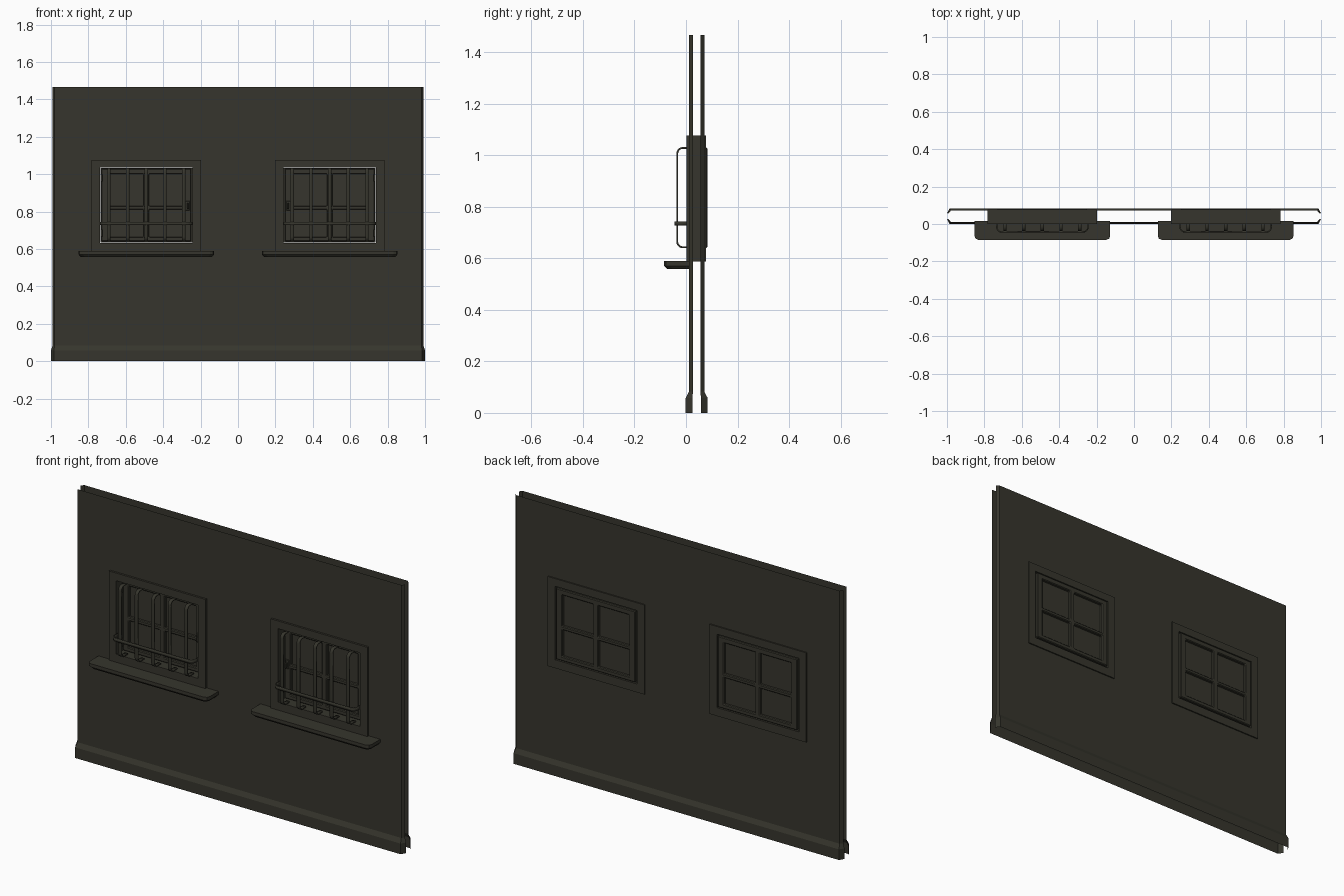
import bpy, bmesh, math

if "Cube" in bpy.data.objects:
    bpy.data.objects.remove(bpy.data.objects["Cube"])

mat = bpy.data.materials.new("dark olive grey")
mat.diffuse_color = (0.037, 0.036, 0.026, 1)
mat.use_nodes = True
mat.node_tree.nodes["Principled BSDF"].inputs["Base Color"].default_value = mat.diffuse_color

CX = 0.49                      # window centre (mirrored on both sides)
MID = 0.0415                   # middle of the wall thickness


def finish(name, bm, fix=True):
    if fix:
        bmesh.ops.recalc_face_normals(bm, faces=bm.faces)
    me = bpy.data.meshes.new(name)
    bm.to_mesh(me)
    bm.free()
    me.materials.append(mat)
    ob = bpy.data.objects.new(name, me)
    bpy.context.collection.objects.link(ob)
    return ob


def panel(name, xs, zs, holes, y0, y1, bevel=0):
    """Slab on an x/z grid with some cells left open."""
    bm = bmesh.new()
    v = [[bm.verts.new((x, y0, z)) for x in xs] for z in zs]
    for j in range(len(zs) - 1):
        for i in range(len(xs) - 1):
            if (i, j) not in holes:
                bm.faces.new((v[j][i], v[j][i+1], v[j+1][i+1], v[j+1][i]))
    r = bmesh.ops.extrude_face_region(bm, geom=bm.faces[:], use_keep_orig=True)
    bmesh.ops.translate(bm, vec=(0, y1 - y0, 0),
                        verts=[g for g in r["geom"] if isinstance(g, bmesh.types.BMVert)])
    ob = finish(name, bm)
    if bevel:
        m = ob.modifiers.new("bevel", "BEVEL")
        m.width, m.segments, m.limit_method = bevel, 1, "ANGLE"
    return ob


def box(name, x0, x1, y0, y1, z0, z1, bevel=0):
    return panel(name, [x0, x1], [z0, z1], [], y0, y1, bevel)


def rounded_path(half, front, back, r, c=0.0):
    """U shaped path (along, y): from the back, round the front, to the back."""
    pts = [(c - half, back)]
    for s in (-1, 1):
        arc = []
        for k in range(6):
            a = math.pi / 2 * k / 5
            arc.append((c + s * (half - r + r * math.cos(a)), front + r - r * math.sin(a)))
        pts += arc if s < 0 else arc[::-1]
    return pts + [(c + half, back)]


def strap(name, rows, thick):
    """Flat iron strap from pairs of points."""
    bm = bmesh.new()
    vs = [(bm.verts.new(a), bm.verts.new(b)) for a, b in rows]
    for p, q in zip(vs, vs[1:]):
        bm.faces.new((p[0], p[1], q[1], q[0]))
    ob = finish(name, bm)
    m = ob.modifiers.new("thickness", "SOLIDIFY")
    m.thickness, m.offset = thick, 0
    ob.select_set(True)
    bpy.context.view_layer.objects.active = ob
    bpy.ops.object.shade_smooth_by_angle(angle=math.radians(35))
    ob.select_set(False)


# wall skins: open sheets with returned edges, skirting and window holes
def wall_skin(name, front):
    h = 0.27
    xin = [-CX - h, -CX + h, CX - h, CX + h]
    plan_wall = [(-0.992, 0.027), (-0.98, 0.012)] + [(x, 0.012) for x in xin] \
        + [(0.98, 0.012), (0.992, 0.027)]
    plan_base = [(-1, 0.025), (-0.985, -0.001)] + [(x, -0.001) for x in xin] \
        + [(0.985, -0.001), (1, 0.025)]
    levels = [(0, plan_base), (0.058, plan_base), (0.083, plan_wall),
              (0.61, plan_wall), (1.055, plan_wall), (1.467, plan_wall)]
    bm = bmesh.new()
    v = [[bm.verts.new((x, y if front else 2 * MID - y, z)) for x, y in plan]
         for z, plan in levels]
    for j in range(len(levels) - 1):
        for i in range(len(plan_wall) - 1):
            if j == 3 and i in (2, 4):
                continue
            f = (v[j][i], v[j][i+1], v[j+1][i+1], v[j+1][i])
            bm.faces.new(f if front else f[::-1])
    finish(name, bm, fix=False)


wall_skin("front_wall", True)
wall_skin("back_wall", False)


# sill: rounded front corners, chamfered underside
def sill(name, cx):
    bm = bmesh.new()
    rings = []
    for z, d in ((0.589, 0), (0.571, 0), (0.558, 0.012)):
        h, f = 0.363 - d, -0.085 + d
        half = [(h, 0.015), (h, f + 0.022), (h - 0.006, f + 0.007), (h - 0.022, f)]
        plan = half + [(-x, y) for x, y in half[::-1]]
        rings.append([bm.verts.new((cx + x, y, z)) for x, y in plan])
    n = len(rings[0])
    for a, b in zip(rings, rings[1:]):
        for i in range(n):
            bm.faces.new((a[i], a[(i+1) % n], b[(i+1) % n], b[i]))
    bm.faces.new(rings[0])
    bm.faces.new(rings[-1])
    finish(name, bm)


for side, s in (("left", -1), ("right", 1)):
    c = s * CX
    # outer frame
    panel(side + "_window_frame",
          [c - 0.2925, c - 0.248, c + 0.248, c + 0.2925],
          [0.587, 0.633, 1.035, 1.077], [(1, 1)], 0.001, 0.078)
    # sash with four openings
    panel(side + "_sash",
          [c - 0.24, c - 0.203, c - 0.015, c + 0.015, c + 0.203, c + 0.24],
          [0.64, 0.664, 0.81, 0.83, 1.0, 1.03],
          [(1, 1), (3, 1), (1, 3), (3, 3)], 0.045, 0.083, 0.004)
    # glass
    box(side + "_glass", c - 0.246, c + 0.246, 0.061, 0.067, 0.634, 1.034)
    sill(side + "_sill", c)
    # bent vertical bars
    for k in range(5):
        x = c + (k - 2) * 0.1
        rows = [((x - 0.009, y, z), (x + 0.009, y, z))
                for z, y in rounded_path(0.193, -0.034, 0.02, 0.022, 0.836)]
        strap(f"{side}_bar_{k + 1}", rows, 0.007)
    # cross strap in front of the bars
    rows = [((x, y, 0.727), (x, y, 0.744))
            for x, y in rounded_path(0.244, -0.042, 0.02, 0.025, c)]
    strap(side + "_cross_strap", rows, 0.007)
    # hinges on the outer side, handle on the inner side
    for nm, z in (("upper", 0.98), ("lower", 0.685)):
        x = c + s * 0.24
        box(f"{side}_{nm}_hinge", x - 0.006, x + 0.006, 0.034, 0.048, z - 0.02, z + 0.02, 0.002)
    x = c - s * 0.222
    box(side + "_handle_plate", x - 0.011, x + 0.011, 0.039, 0.046, 0.807, 0.857, 0.002)
    box(side + "_handle_lever", x - 0.006, x + 0.006, 0.024, 0.04, 0.815, 0.845, 0.003)
